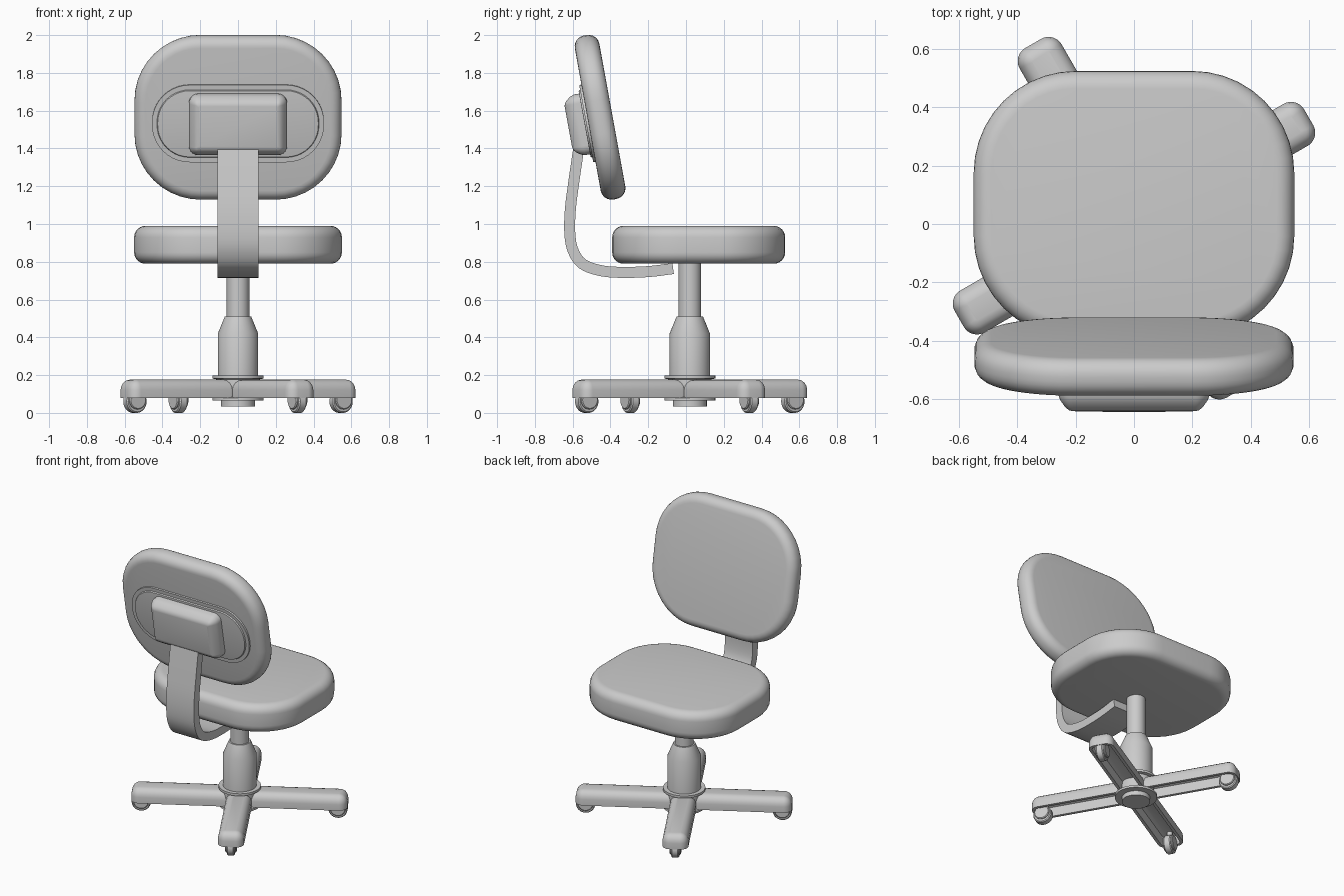
import bpy, bmesh, math
from mathutils import Vector, Matrix

if "Cube" in bpy.data.objects:
    bpy.data.objects.remove(bpy.data.objects["Cube"])


def finish(bm, name, matrix, angle=35):
    bmesh.ops.remove_doubles(bm, verts=bm.verts, dist=1e-5)
    bmesh.ops.recalc_face_normals(bm, faces=bm.faces)
    me = bpy.data.meshes.new(name)
    bm.to_mesh(me)
    bm.free()
    me.shade_smooth()
    me.set_sharp_from_angle(angle=math.radians(angle))
    ob = bpy.data.objects.new(name, me)
    bpy.context.collection.objects.link(ob)
    ob.matrix_world = matrix
    return ob


def outline(hw, hd, r, seg=10):
    """Rounded rectangle in the xy plane."""
    pts = []
    for i, (sx, sy) in enumerate([(1, 1), (-1, 1), (-1, -1), (1, -1)]):
        for k in range(seg + 1):
            a = math.pi / 2 * (i + k / seg)
            pts.append((sx * (hw - r) + r * math.cos(a), sy * (hd - r) + r * math.sin(a)))
    return pts


def stack(name, hw, hd, r, profile, matrix):
    """Solid from rounded outlines, each given as (inset, height)."""
    bm = bmesh.new()
    loops = []
    for inset, z in profile:
        pts = outline(hw - inset, hd - inset, max(r - inset, 0.008))
        loops.append([bm.verts.new((x, y, z)) for x, y in pts])
    n = len(loops[0])
    for a, b in zip(loops, loops[1:]):
        for i in range(n):
            j = (i + 1) % n
            bm.faces.new((a[i], a[j], b[j], b[i]))
    bm.faces.new(loops[0])
    bm.faces.new(loops[-1])
    return finish(bm, name, matrix)


def lathe(name, profile, matrix):
    """Round solid from (radius, height) points."""
    big = max(p[0] for p in profile)
    return stack(name, big, big, big, [(big - r, z) for r, z in profile], matrix)


def cushion(h, r, seg=6):
    """Profile with round lower and upper edges, half height h."""
    q = [math.pi / 2 * i / seg for i in range(seg + 1)]
    low = [(r - r * math.sin(a), -h + r - r * math.cos(a)) for a in q]
    return low + [(i, -z) for i, z in reversed(low)]


def wheel_profile(r, half, b):
    return [(r - b, -half), (r, -half + b), (r, half - b), (r - b, half)]


T = Matrix.Translation

# Seat
stack("seat", 0.55, 0.458, 0.35, cushion(0.1, 0.06), T((0, 0.067, 0.89)))

# Backrest cushion, rear cover and bracket housing share one tilted frame
tilt = T((0, -0.455, 1.565)) @ Matrix.Rotation(math.radians(100.3), 4, 'X')
stack("backrest", 0.548, 0.441, 0.35, cushion(0.066, 0.058), tilt)
low = tilt @ T((0, -0.02, 0))
stack("backrest_cover", 0.455, 0.208, 0.2,
      [(0, 0.05), (0, 0.078), (0.026, 0.078), (0.03, 0.086), (0.036, 0.087)], low)
stack("bracket_housing", 0.26, 0.163, 0.05,
      [(0, 0.07), (0, 0.115), (0.007, 0.135), (0.025, 0.16), (0.038, 0.17), (0.052, 0.174)], low)

# Bent flat support arm swept along a smooth side path
path = [Vector(p) for p in [(-.562, 1.44), (-.59, 1.25), (-.612, 1.08), (-.615, .95),
                            (-.598, .86), (-.55, .79), (-.46, .755), (-.35, .744),
                            (-.2, .748), (-.068, .764)]]
ext = [2 * path[0] - path[1]] + path + [2 * path[-1] - path[-2]]
line = []
for a, b, c, d in zip(ext, ext[1:], ext[2:], ext[3:]):
    for k in range(4):
        t = k / 4
        line.append(0.5 * (2 * b + (c - a) * t + (2 * a - 5 * b + 4 * c - d) * t * t
                           + (3 * b - a - 3 * c + d) * t ** 3))
line.append(path[-1])
bm = bmesh.new()
rings = []
for i, p in enumerate(line):
    d = (line[min(i + 1, len(line) - 1)] - line[max(i - 1, 0)]).normalized()
    n = Vector((-d.y, d.x)) * 0.029
    rings.append([bm.verts.new((x, p.x + s * n.x, p.y + s * n.y))
                  for x, s in [(-.108, -1), (.108, -1), (.108, 1), (-.108, 1)]])
for a, b in zip(rings, rings[1:]):
    for i in range(4):
        j = (i + 1) % 4
        bm.faces.new((a[i], a[j], b[j], b[i]))
bm.faces.new(rings[0])
bm.faces.new(rings[-1])
finish(bm, "support_arm", Matrix())

# Central column and hub
base = T((0, 0.02, 0))
lathe("hub", [(.09, .035), (.09, .065), (.135, .065), (.135, .08), (.115, .085),
              (.115, .178), (.135, .182), (.135, .198), (.1, .198)], base)
lathe("column_sleeve", [(.107, .15), (.107, .42), (.07, .51), (.05, .51)], base)
lathe("gas_lift", [(.06, .45), (.06, .81)], base)

# Four hollow legs with casters
leg_profile = [(.05, .148), (.028, .14), (.02, .08), (0, .08), (0, .122), (.004, .142),
               (.014, .159), (.029, .171), (.048, .176)]
for i in range(4):
    turn = base @ Matrix.Rotation(math.radians(30 + 90 * i), 4, 'Z')
    stack(f"leg_{i + 1}", 0.325, 0.083, 0.052, leg_profile, turn @ T((0.367, 0, 0)))
    hub = turn @ T((0.63, 0, 0.061)) @ Matrix.Rotation(math.pi / 2, 4, 'X')
    lathe(f"caster_wheel_{i + 1}", wheel_profile(.061, .024, .006), hub)
    lathe(f"caster_hood_{i + 1}", wheel_profile(.05, .035, .005), hub @ T((0, .008, 0)))
    lathe(f"caster_stem_{i + 1}", [(.018, .09), (.018, .16)], turn @ T((0.63, 0, 0)))
